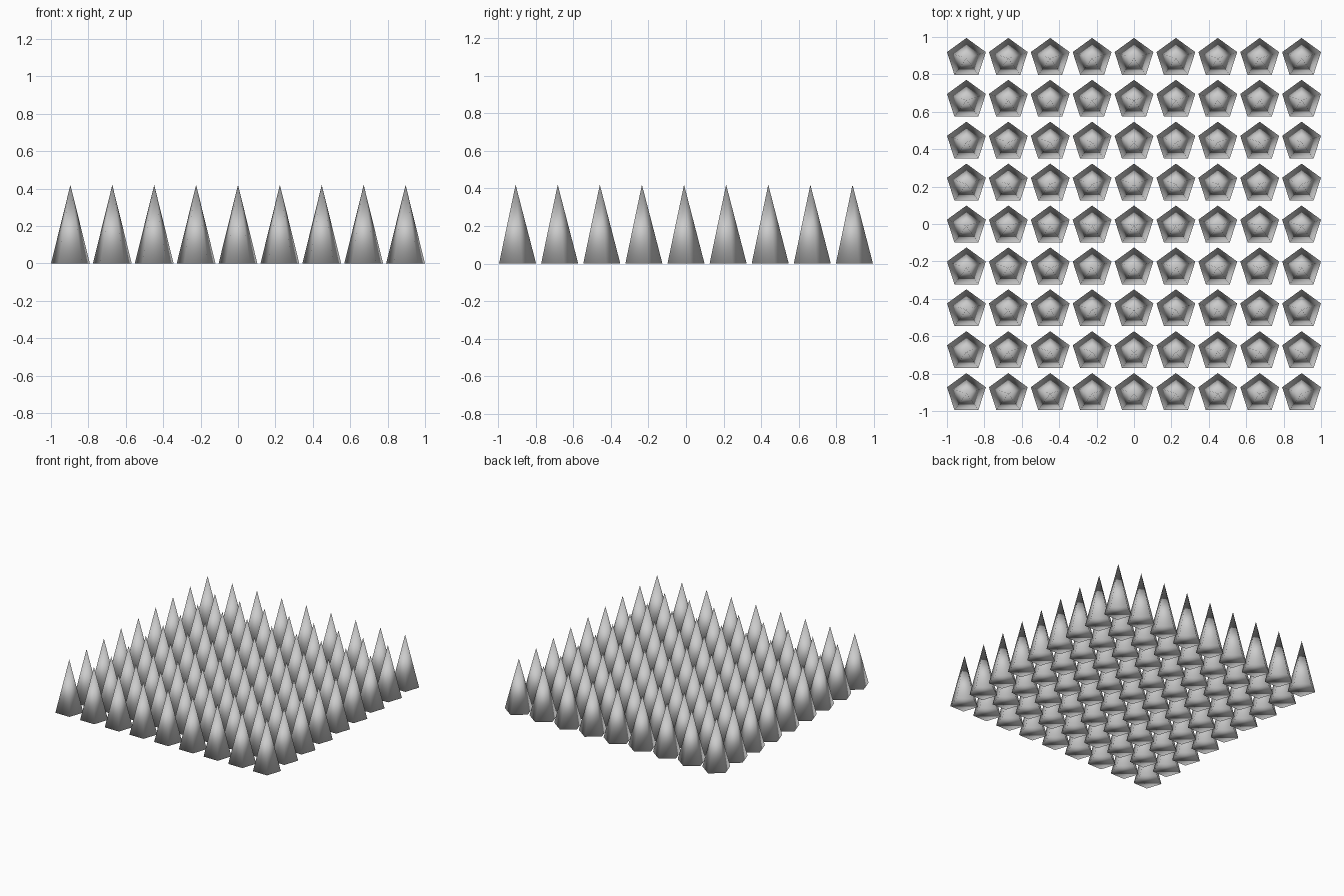
import bpy

if "Cube" in bpy.data.objects:
    bpy.data.objects.remove(bpy.data.objects["Cube"])

N = 9          # spikes per side
PITCH = 0.224  # spacing between spikes
R = 0.109      # pentagon circumradius
H = 0.42       # spike height
Y_SHIFT = -0.0104  # pentagons reach further to the back than the front

# One smooth-shaded five-sided spike, point of the pentagon facing back
bpy.ops.mesh.primitive_cone_add(vertices=5, radius1=R, radius2=0, depth=H,
                                end_fill_type='NGON')
first = bpy.context.object
mesh = first.data
mesh.name = "spike"
for v in mesh.vertices:
    v.co.z += H / 2
bpy.ops.object.shade_smooth()
bpy.data.objects.remove(first)

# Square grid of spikes sharing the same mesh
half = (N - 1) / 2
for row in range(N):
    for col in range(N):
        spike = bpy.data.objects.new(f"spike_{row}_{col}", mesh)
        spike.location = ((col - half) * PITCH, (row - half) * PITCH + Y_SHIFT, 0)
        bpy.context.collection.objects.link(spike)
